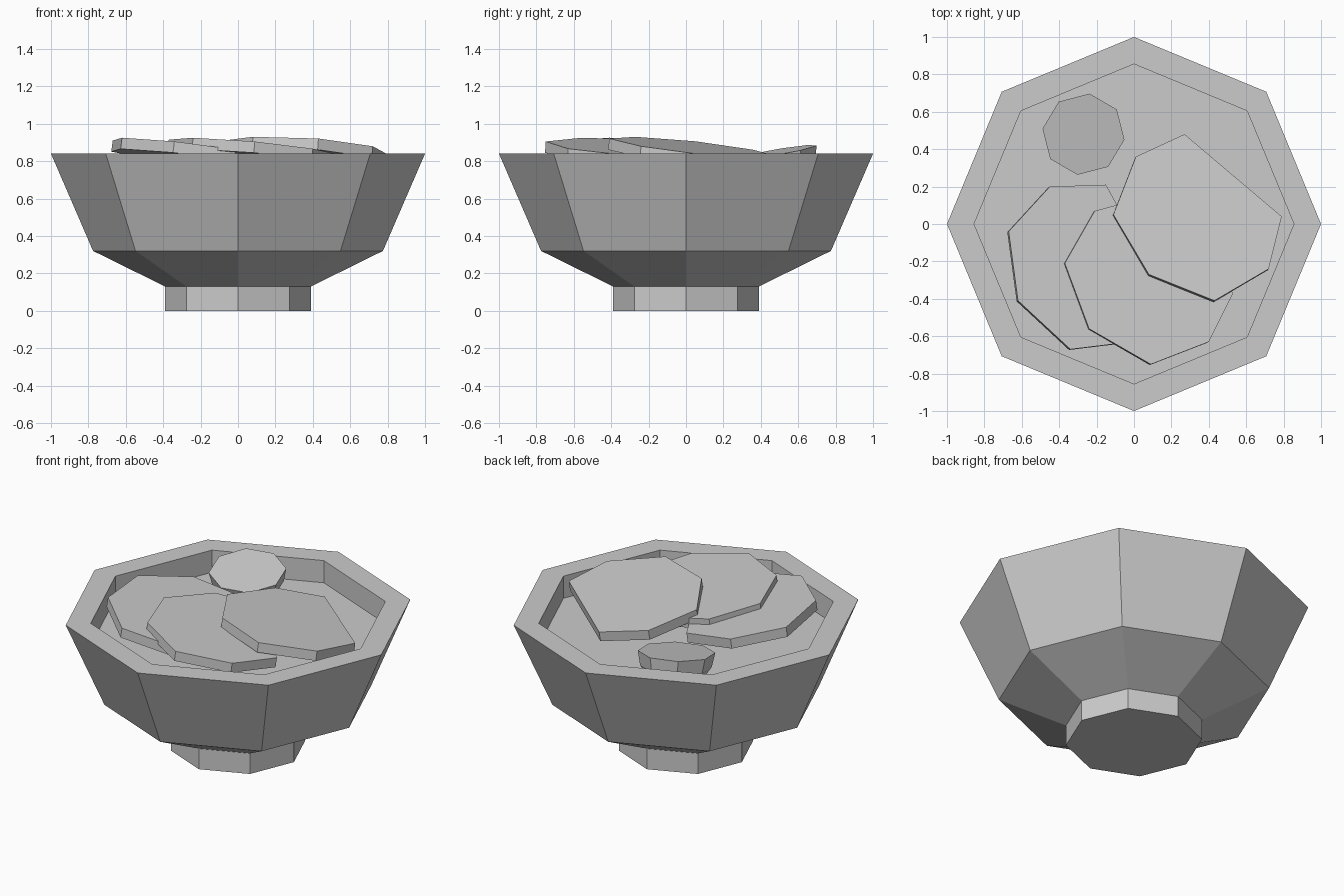
import bpy, bmesh, math
from mathutils import Vector

if "Cube" in bpy.data.objects:
    bpy.data.objects.remove(bpy.data.objects["Cube"])


def finish(bm, name):
    bmesh.ops.recalc_face_normals(bm, faces=bm.faces)
    me = bpy.data.meshes.new(name)
    bm.to_mesh(me)
    bm.free()
    ob = bpy.data.objects.new(name, me)
    bpy.context.collection.objects.link(ob)
    return ob


def lathe(name, profile, place=lambda v: v, sides=8, turn=0.0):
    """Revolve (radius, z) points, capping both ends; place() positions each point."""
    bm = bmesh.new()
    rings = []
    for r, z in profile:
        angles = [turn + 2 * math.pi * i / sides for i in range(sides)]
        rings.append([bm.verts.new(place(Vector((r * math.cos(a), r * math.sin(a), z))))
                      for a in angles])
    for a, b in zip(rings, rings[1:]):
        for i in range(sides):
            j = (i + 1) % sides
            bm.faces.new((a[i], a[j], b[j], b[i]))
    bm.faces.new(rings[0])
    bm.faces.new(rings[-1])
    return finish(bm, name)


def slice_plate(name, outline, base, slope_x, slope_y, thick=0.06):
    """Flat slab whose top lies on the plane z = base + slope_x*x + slope_y*y."""
    normal = Vector((-slope_x, -slope_y, 1)).normalized()
    bm = bmesh.new()
    top = [Vector((x, y, base + slope_x * x + slope_y * y)) for x, y in outline]
    upper = [bm.verts.new(p) for p in top]
    lower = [bm.verts.new(p - normal * thick) for p in top]
    bm.faces.new(upper)
    bm.faces.new(lower[::-1])
    n = len(top)
    for i in range(n):
        j = (i + 1) % n
        bm.faces.new((upper[i], lower[i], lower[j], upper[j]))
    return finish(bm, name)


# Bowl with foot and thick rim
lathe("bowl", [(0.39, 0), (0.39, 0.13), (0.775, 0.32), (1.0, 0.84),
               (0.855, 0.84), (0.855, 0.66)])

# Soup filling the bowl
lathe("soup", [(0.855, 0.665), (0.855, 0.70)])

# Three overlapping meat slices, each cut straight along one side
slice_plate("meat_slice_left",
            [(-.15, .21), (-.45, .20), (-.67, -.04), (-.62, -.41),
             (-.34, -.67), (-.01, -.63), (.18, -.39)], 0.824, -0.125, -0.058)
slice_plate("meat_slice_middle",
            [(.07, .145), (-.21, .07), (-.37, -.21), (-.24, -.56),
             (.09, -.75), (.40, -.63), (.53, -.37)], 0.865, -0.098, -0.065)
slice_plate("meat_slice_right",
            [(.27, .48), (.01, .36), (-.11, .05), (.08, -.27),
             (.43, -.41), (.72, -.24), (.79, .04)], 0.904, -0.073, -0.118)

# Half egg, flat side up, tilted toward the front right
egg_tilt = Vector((0, 0, 1)).rotation_difference(Vector((0.07, -0.17, 1)))
egg_centre = Vector((-0.27, 0.48, 0.848))
egg_profile = [(0.222 * math.cos(math.radians(a)), -0.222 * math.sin(math.radians(a)))
               for a in (0, 22.5, 45, 67.5)]
lathe("half_egg", egg_profile, lambda v: egg_centre + egg_tilt @ v,
      turn=math.radians(37))
